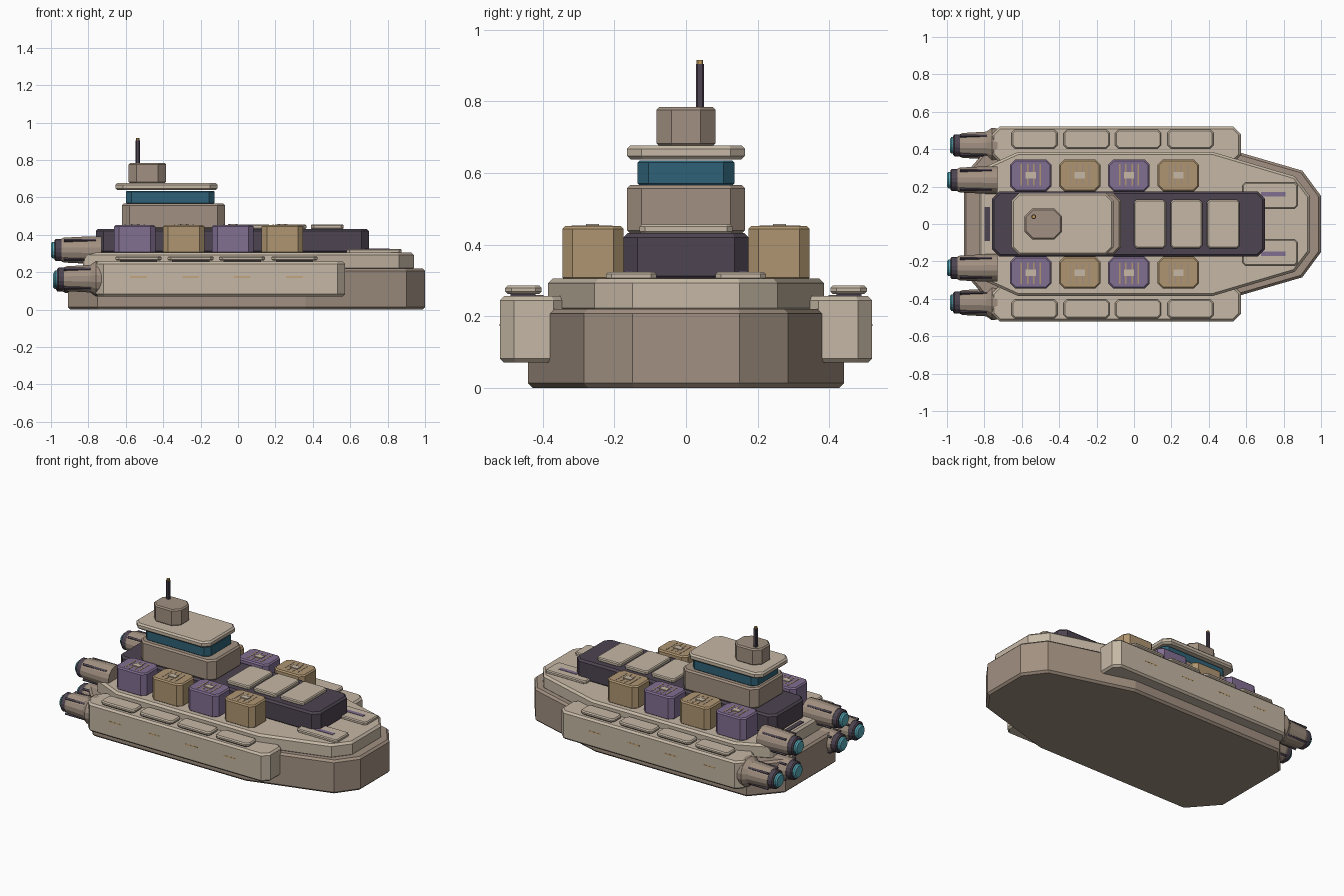
import bpy, bmesh, math

if "Cube" in bpy.data.objects:
    bpy.data.objects.remove(bpy.data.objects["Cube"])

mats = {}

def mat(name, rgb):
    m = bpy.data.materials.new(name)
    m.diffuse_color = (*[(c / 255) ** 2.2 for c in rgb], 1)
    m.use_nodes = True
    m.node_tree.nodes["Principled BSDF"].inputs["Base Color"].default_value = m.diffuse_color
    mats[name] = m

mat("beige", (196, 182, 163))
mat("taupe", (160, 143, 128))
mat("dark", (78, 70, 82))
mat("purple", (128, 110, 144))
mat("tan", (174, 148, 112))
mat("glass", (50, 98, 118))
mat("glow", (90, 170, 185))
mat("amber", (190, 150, 90))


def finish(name, bm, m, bevel=0.0):
    bmesh.ops.recalc_face_normals(bm, faces=bm.faces)
    me = bpy.data.meshes.new(name)
    bm.to_mesh(me)
    bm.free()
    me.materials.append(mats[m])
    ob = bpy.data.objects.new(name, me)
    bpy.context.collection.objects.link(ob)
    if bevel:
        b = ob.modifiers.new("bevel", "BEVEL")
        b.width = bevel
        b.segments = 1
        b.limit_method = "ANGLE"
        b.angle_limit = math.radians(60)
    return ob


def prism(name, pts, z0, z1, m, bevel=0.0):
    """Extrude a flat outline from z0 up to z1."""
    bm = bmesh.new()
    face = bm.faces.new([bm.verts.new((x, y, z0)) for x, y in pts])
    up = bmesh.ops.extrude_face_region(bm, geom=[face])["geom"]
    for v in up:
        if isinstance(v, bmesh.types.BMVert):
            v.co.z = z1
    return finish(name, bm, m, bevel)


def slab(name, x0, x1, y0, y1, z0, z1, m, cut=0.0, bevel=0.0):
    """Box with its four upright corners cut at 45 degrees."""
    if cut:
        pts = [(x0 + cut, y0), (x1 - cut, y0), (x1, y0 + cut), (x1, y1 - cut),
               (x1 - cut, y1), (x0 + cut, y1), (x0, y1 - cut), (x0, y0 + cut)]
    else:
        pts = [(x0, y0), (x1, y0), (x1, y1), (x0, y1)]
    return prism(name, pts, z0, z1, m, bevel)


def both_sides(half):
    return half + [(x, -y) for x, y in reversed(half)]


def lathe(name, profile, y, z, m, sides=16):
    """Closed turned solid along x from (x, radius) pairs."""
    bm = bmesh.new()
    rings = []
    for x, r in profile:
        rings.append([bm.verts.new((x, y + r * math.cos(a), z + r * math.sin(a)))
                      for a in (2 * math.pi * (i + .5) / sides for i in range(sides))])
    for a, b in zip(rings, rings[1:]):
        for i in range(sides):
            j = (i + 1) % sides
            bm.faces.new((a[i], a[j], b[j], b[i]))
    bm.faces.new(rings[0])
    bm.faces.new(rings[-1])
    return finish(name, bm, m)


# Hull and upper deck
prism("hull", both_sides([(1, .15), (.9, .285), (.36, .442), (-.75, .442), (-.91, .26)]),
      0, .22, "taupe", .013)
prism("deck", both_sides([(.94, .15), (.86, .255), (.42, .385), (-.62, .385), (-.83, .29)]),
      .21, .305, "beige", .013)
slab("stern_vent", -.80, -.77, -.09, .09, .30, .309, "dark")

# Central spine with hatch covers
slab("spine", -.76, .70, -.175, .175, .30, .432, "dark", .04, .012)
for i, (a, b) in enumerate([(0, .17), (.195, .365), (.39, .565)]):
    slab(f"spine_hatch_{i}", a, b, -.13, .13, .43, .456, "beige", .015, .006)

# Command tower
slab("tower_base", -.62, -.07, -.165, .165, .43, .567, "taupe", .04, .01)
slab("tower_windows", -.60, -.125, -.135, .135, .565, .635, "glass", .03, .006)
slab("tower_roof", -.655, -.11, -.165, .165, .638, .677, "beige", .04, .01)
slab("tower_cabin", -.585, -.385, -.083, .083, .675, .784, "taupe", .042, .008)
slab("mast", -.547, -.525, .028, .05, .78, .905, "dark", .004)
slab("mast_light", -.545, -.527, .03, .048, .905, .916, "amber", .004)

for s, side in ((1, "left"), (-1, "right")):
    def span(a, b):
        return (a, b) if s > 0 else (-b, -a)

    # Side pods with armour plates and marker strips
    slab(f"side_pod_{side}", -.76, .572, *span(.33, .52), .07, .256, "beige", .04, .012)
    for i, x in enumerate((-.532, -.253, .022, .302)):
        slab(f"pod_plate_{side}_{i}", x - .123, x + .123, *span(.403, .505),
             .262, .286, "beige", .018, .007)
        slab(f"pod_plate_foot_{side}_{i}", x - .10, x + .10, *span(.42, .49),
             .25, .264, "dark")
        slab(f"pod_marker_{side}_{i}", x - .045, x + .045, *span(.515, .5208),
             .172, .178, "amber")

    # Bow plates
    slab(f"bow_plate_{side}", .58, .875, *span(.083, .223), .30, .324, "beige", .015, .006)
    slab(f"bow_stripe_{side}", .68, .81, *span(.147, .172), .32, .3265, "purple")

    # Cargo containers with ribs and lids
    for i, x in enumerate((-.552, -.29, -.027, .237)):
        c, rib = ("purple", "tan") if i % 2 == 0 else ("tan", "taupe")
        slab(f"container_{side}_{i}", x - .111, x + .111, *span(.175, .345),
             .30, .452, c, .028, .008)
        for k in (-1.5, -.5, .5, 1.5):
            slab(f"container_rib_{side}_{i}_{k}", x + k * .033 - .004, x + k * .033 + .004,
                 *span(.205, .32), .45, .4535, rib)
        slab(f"container_lid_{side}_{i}", x - .027, x + .027, *span(.243, .279),
             .45, .457, "beige")

    # Engines: upper, lower inner and lower outer
    for kind, y, z, end, dx in (("upper", .235, .318, -.73, 0),
                                ("inner", .235, .155, -.80, .01),
                                ("outer", .42, .165, -.66, .015)):
        y *= s
        n = f"{kind}_{side}"
        body = [(-.945 + dx, .062), (-.93 + dx, .068), (-.79, .075)]
        if kind == "outer":
            body += [(-.76, .096), (end, .085)]
        else:
            body += [(end, .075)]
        lathe(f"engine_{n}", body, y, z, "taupe")
        lathe(f"engine_ring_{n}", [(-.982 + dx, .052), (-.975 + dx, .06), (-.94 + dx, .06)],
              y, z, "dark")
        lathe(f"engine_glow_{n}", [(-1 + dx, .036), (-.992 + dx, .045), (-.97 + dx, .045)],
              y, z, "glow")
        for q in range(4):
            a = math.pi / 4 + q * math.pi / 2
            ob = slab(f"engine_slot_{n}_{q}", -.085, .085, -.006, .006, -.006, .006, "dark")
            ob.location = (-.845, y + .071 * math.cos(a), z + .071 * math.sin(a))
            ob.rotation_euler.x = a
